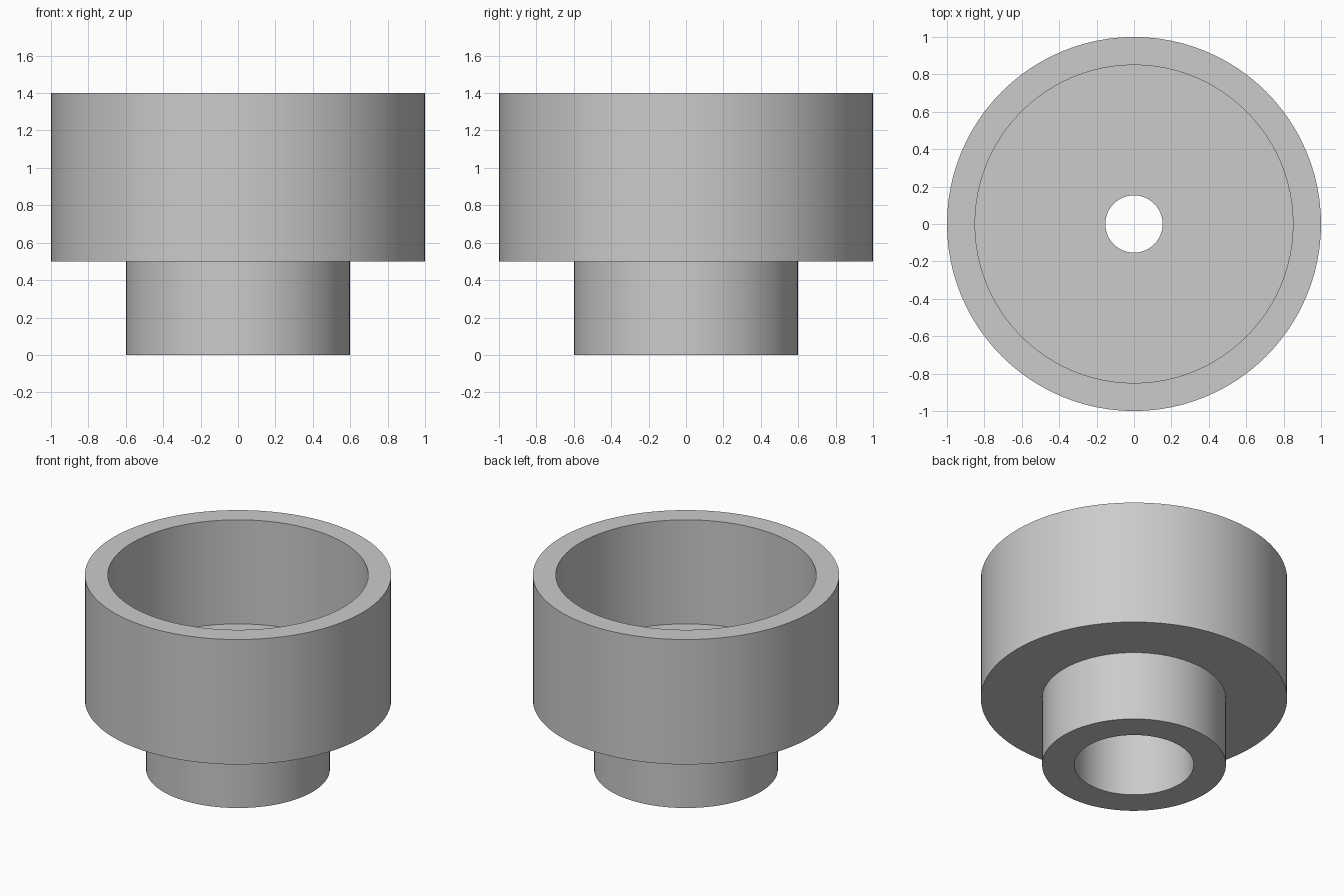
import bpy
import bmesh
import math

if "Cube" in bpy.data.objects:
    bpy.data.objects.remove(bpy.data.objects["Cube"], do_unlink=True)

SEGMENTS = 96


def make_material(name, grey):
    mat = bpy.data.materials.new(name)
    mat.use_nodes = True
    colour = (grey, grey, grey, 1)
    mat.diffuse_color = colour
    mat.node_tree.nodes["Principled BSDF"].inputs["Base Color"].default_value = colour
    return mat


def lathe(name, profile, mat):
    """Revolve a closed (radius, height) profile around z."""
    bm = bmesh.new()
    verts = [bm.verts.new((r, 0, z)) for r, z in profile]
    edges = [bm.edges.new((verts[i - 1], verts[i])) for i in range(len(verts))]
    bmesh.ops.spin(bm, geom=verts + edges, cent=(0, 0, 0), axis=(0, 0, 1),
                   angle=math.tau, steps=SEGMENTS)
    bmesh.ops.remove_doubles(bm, verts=bm.verts, dist=0.0001)
    bmesh.ops.recalc_face_normals(bm, faces=bm.faces)
    mesh = bpy.data.meshes.new(name)
    bm.to_mesh(mesh)
    bm.free()
    mesh.materials.append(mat)
    obj = bpy.data.objects.new(name, mesh)
    bpy.context.collection.objects.link(obj)
    bpy.ops.object.select_all(action="DESELECT")
    obj.select_set(True)
    bpy.context.view_layer.objects.active = obj
    bpy.ops.object.shade_smooth_by_angle(angle=math.radians(30))
    return obj


grey = make_material("light grey", 0.6)

# Wide cup above a narrow hollow collar, joined by a floor with a through hole
cup_outer, cup_inner, rim = 1.0, 0.85, 1.4
collar_outer, collar_inner, shoulder = 0.6, 0.39, 0.5
hole, floor = 0.153, 0.65

lathe("stepped_cup", [
    (collar_inner, 0), (collar_outer, 0),
    (collar_outer, shoulder), (cup_outer, shoulder),
    (cup_outer, rim), (cup_inner, rim),
    (cup_inner, floor), (hole, floor),
    (hole, shoulder), (collar_inner, shoulder),
], grey)
